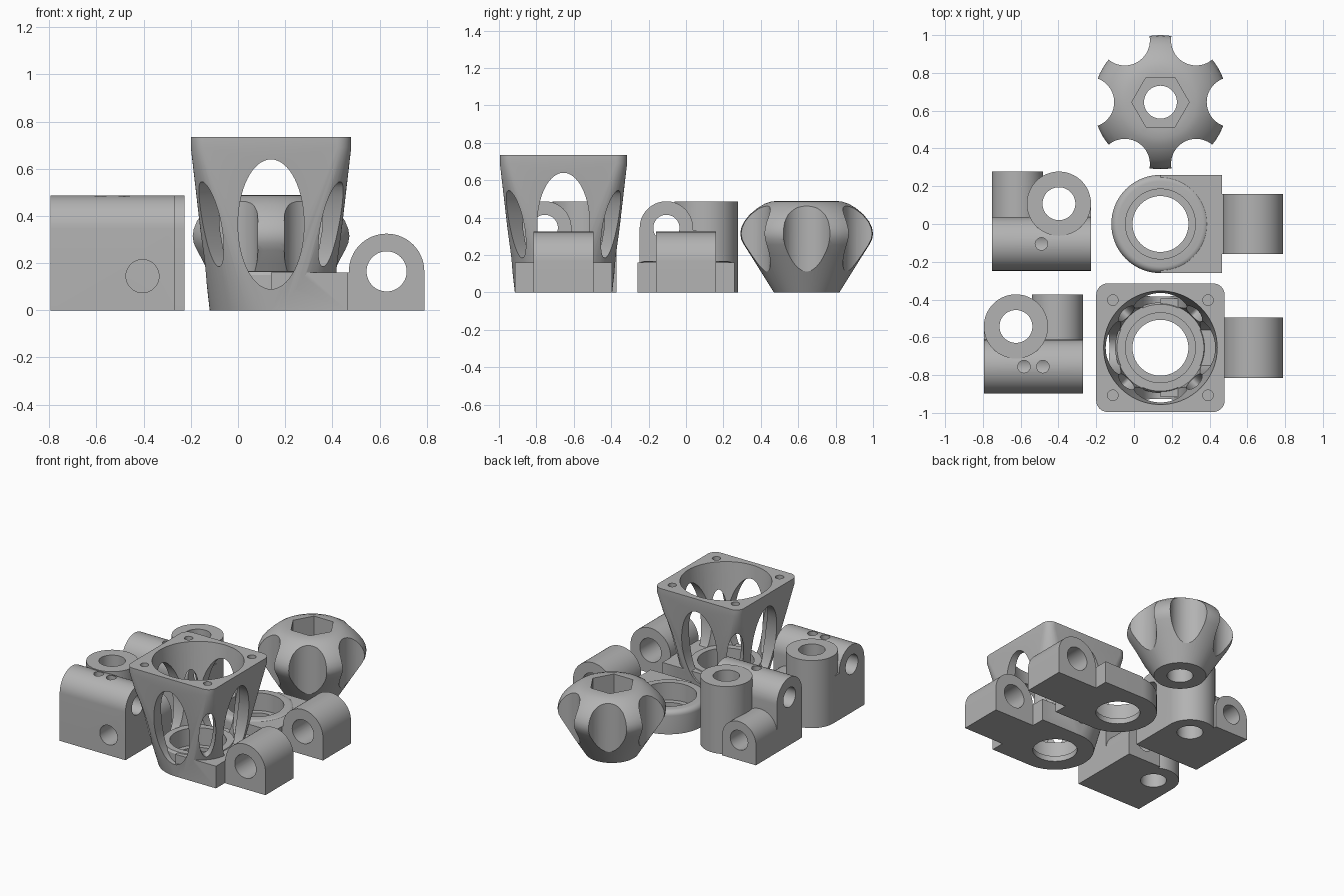
import bpy, bmesh, math
from mathutils import Matrix

cube = bpy.data.objects.get("Cube")
if cube:
    bpy.data.objects.remove(cube, do_unlink=True)

grey = bpy.data.materials.new("plain grey")
grey.use_nodes = True
grey.diffuse_color = (0.45, 0.45, 0.45, 1)
grey.node_tree.nodes["Principled BSDF"].inputs["Base Color"].default_value = grey.diffuse_color


# ---------- helpers ----------
def to_object(name, bm):
    bmesh.ops.recalc_face_normals(bm, faces=bm.faces)
    mesh = bpy.data.meshes.new(name)
    bm.to_mesh(mesh)
    bm.free()
    mesh.materials.append(grey)
    obj = bpy.data.objects.new(name, mesh)
    bpy.context.collection.objects.link(obj)
    return obj


def ellipse(u, v, a, b=None, n=64, first=0.0, turn=2 * math.pi):
    b = b or a
    return [(u + a * math.cos(first + turn * i / n), v + b * math.sin(first + turn * i / n))
            for i in range(n)]


def rect(u0, u1, v0, v1):
    return [(u0, v0), (u1, v0), (u1, v1), (u0, v1)]


def arch(u, r, spring):
    """Upright outline with a half-round top."""
    top = ellipse(u, spring, r, n=32, turn=math.pi)
    return [(u + r, 0)] + top + [(u - r, spring), (u - r, 0)]


def skin(name, loops):
    """Closed solid through a stack of matching loops."""
    bm = bmesh.new()
    rings = [[bm.verts.new(p) for p in loop] for loop in loops]
    for low, high in zip(rings, rings[1:]):
        for i in range(len(low)):
            j = (i + 1) % len(low)
            bm.faces.new((low[i], low[j], high[j], high[i]))
    bm.faces.new(rings[0])
    bm.faces.new(rings[-1])
    return to_object(name, bm)


def prism(name, outline, axis, start, end):
    place = {"x": lambda u, v, w: (w, u, v),
             "y": lambda u, v, w: (u, w, v),
             "z": lambda u, v, w: (u, v, w)}[axis]
    return skin(name, [[place(u, v, w) for u, v in outline] for w in (start, end)])


def lathe(name, x, y, profile, n=72):
    return skin(name, [[(u, v, z) for u, v in ellipse(x, y, r, n=n)] for r, z in profile])


def combine(obj, operation, tools):
    bpy.context.view_layer.objects.active = obj
    for tool in tools:
        mod = obj.modifiers.new("join", "BOOLEAN")
        mod.operation = operation
        mod.solver = "EXACT"
        mod.object = tool
        bpy.ops.object.modifier_apply(modifier=mod.name)
        bpy.data.objects.remove(tool, do_unlink=True)


def finish(obj):
    bpy.ops.object.select_all(action="DESELECT")
    obj.select_set(True)
    bpy.context.view_layer.objects.active = obj
    bpy.ops.object.shade_smooth_by_angle(angle=math.radians(25))


# ---------- scalloped knob ----------
KX, KY = 0.14, 0.645
knob = lathe("knob", KX, KY, [(0.175, 0), (0.30, 0.2), (0.335, 0.255), (0.35, 0.285),
                              (0.355, 0.315), (0.35, 0.345), (0.335, 0.378), (0.305, 0.416),
                              (0.265, 0.45), (0.225, 0.474), (0.19, 0.486), (0.15, 0.49)])
cuts = []
for k in range(6):
    a = math.radians(60 * k)
    cuts.append(prism("scallop", ellipse(KX + 0.378 * math.cos(a), KY + 0.378 * math.sin(a), 0.133),
                      "z", -0.1, 0.6))
cuts.append(prism("hex_pocket", ellipse(KX, KY, 0.152, n=6), "z", 0.34, 0.6))
cuts.append(prism("knob_bore", ellipse(KX, KY, 0.087), "z", -0.1, 0.6))
combine(knob, "DIFFERENCE", cuts)
finish(knob)


# ---------- bearing base with a rod arm ----------
def add_base(obj, x, y):
    combine(obj, "UNION", [
        prism("base_block", rect(x, x + 0.325, y - 0.26, y + 0.26), "z", 0, 0.16),
        prism("arm", arch(x + 0.49, 0.16, 0.165), "y", y - 0.16, y + 0.16),
        prism("arm_web", rect(x + 0.3, x + 0.35, y - 0.16, y + 0.16), "z", 0, 0.16)])
    combine(obj, "DIFFERENCE", [
        prism("seat", ellipse(x, y, 0.185), "z", 0.04, 0.3),
        prism("opening", ellipse(x, y, 0.148), "z", -0.1, 0.3),
        prism("arm_bore", ellipse(x + 0.49, 0.165, 0.085), "y", y - 0.4, y + 0.4)])


BX = 0.14
FILLET = [(0.225 + 0.035 * math.cos(a), 0.132 + 0.035 * math.sin(a))
          for a in (math.pi / 12 * i for i in range(7))]
holder = lathe("bearing_holder", BX, 0, [(0.26, 0)] + FILLET)
add_base(holder, BX, 0)
finish(holder)

# ---------- flared motor mount ----------
MY = -0.655
TOP, HALF, CORNER = 0.735, 0.34, 0.06
bm = bmesh.new()
for u, v in ellipse(BX, MY, 0.26):
    bm.verts.new((u, v, 0))
for z in (TOP - 0.045, TOP):
    for q in range(4):
        a = math.pi / 4 + q * math.pi / 2
        d = (HALF - CORNER) * math.sqrt(2)
        for u, v in ellipse(BX + d * math.cos(a), MY + d * math.sin(a), CORNER, n=9,
                            first=q * math.pi / 2, turn=math.pi / 2 * 9 / 8):
            bm.verts.new((u, v, z))
bmesh.ops.convex_hull(bm, input=bm.verts)
mount = to_object("motor_mount", bm)

cuts = [lathe("cavity", BX, MY, [(0.235, 0.165), (0.302, TOP + 0.01)])]
for k in range(4):
    wide = k % 2 == 0
    window = prism("window", ellipse(0, 0.365, 0.14 if wide else 0.055, 0.275 if wide else 0.18),
                   "y", -0.7, 0.7)
    window.data.transform(Matrix.Translation((BX, MY, 0)) @ Matrix.Rotation(k * math.pi / 4, 4, "Z"))
    cuts.append(window)
for sx in (-1, 1):
    for sy in (-1, 1):
        cuts.append(prism("screw_hole", ellipse(BX + 0.252 * sx, MY + 0.252 * sy, 0.028, n=24),
                          "z", 0.62, 0.9))
combine(mount, "DIFFERENCE", cuts)
combine(mount, "UNION", [lathe("seat_ring", BX, MY, [(0.24, 0), (0.24, 0.15), (0.23, 0.165)])])
add_base(mount, BX, MY)
finish(mount)


# ---------- three-way rod clamps ----------
def rod_clamp(name, x, y, side, screws):
    h = 0.2625
    rod = y - 0.12
    px, py = x + side * 0.0925, y + 0.0925
    low = x - side * 0.1275
    body = prism(name, arch(rod, 0.1425, 0.345), "x", x - h, x + h)
    edges = sorted((px, x + side * h))
    combine(body, "UNION", [
        prism("low_arm", arch(low, 0.135, 0.145), "y", rod, y + h),
        prism("upright", ellipse(px, py, 0.17), "z", 0, 0.4875),
        prism("web", rect(edges[0], edges[1], rod, py), "z", 0, 0.335)])
    cuts = [
        prism("rod_bore", ellipse(rod, 0.345, 0.07), "x", x - 0.5, x + 0.5),
        prism("low_bore", ellipse(low, 0.145, 0.07), "y", y - 0.5, y + 0.5),
        prism("upright_bore", ellipse(px, py, 0.087), "z", -0.1, 0.7)]
    for s in screws:
        cuts.append(prism("set_screw", ellipse(x + s, rod, 0.033, n=24), "z", 0.35, 0.6))
    combine(body, "DIFFERENCE", cuts)
    finish(body)


rod_clamp("back_rod_clamp", -0.49, 0.015, 1, [0])
rod_clamp("front_rod_clamp", -0.5325, -0.635, -1, [-0.05, 0.05])
